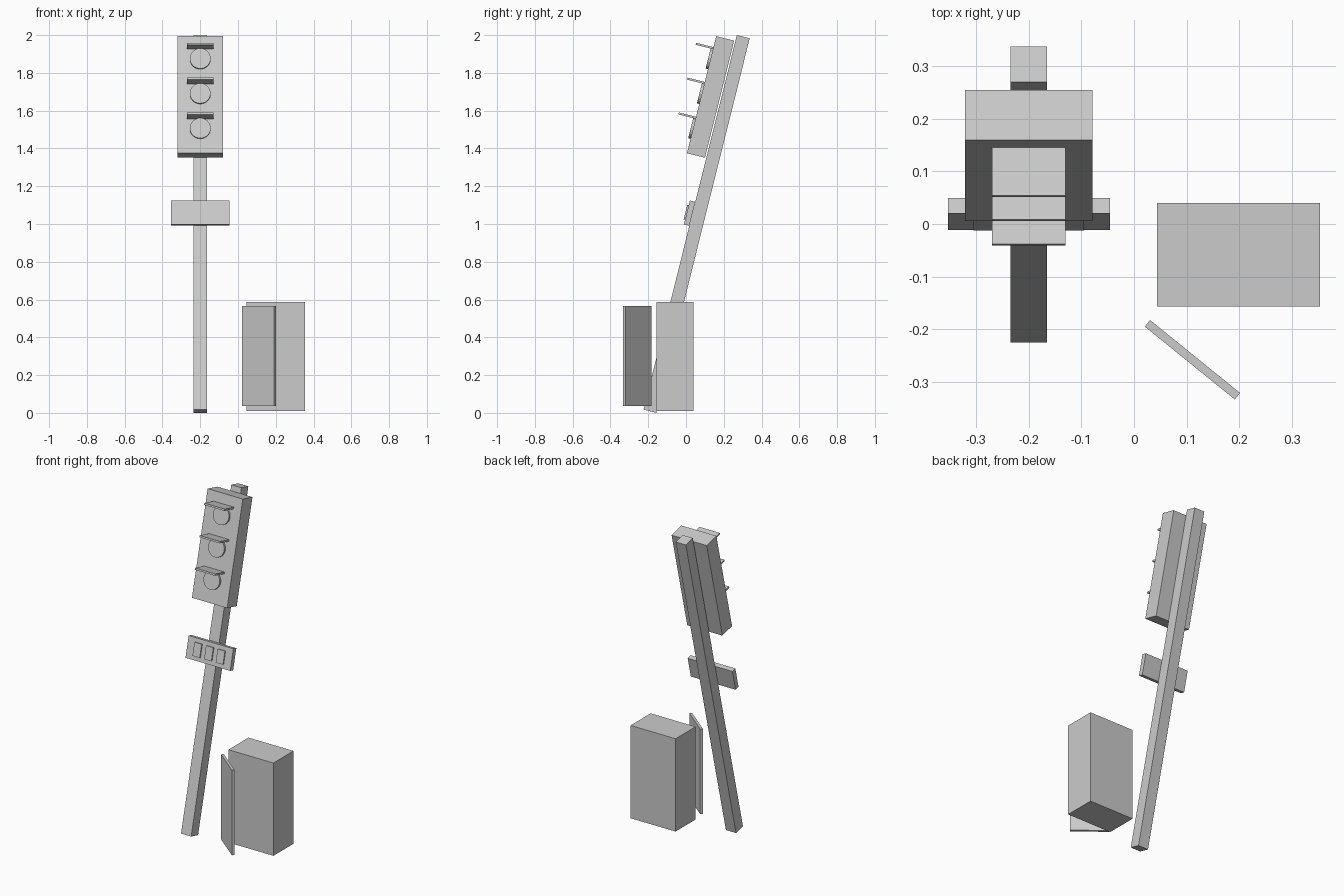
import bpy
from math import radians
from mathutils import Matrix, Vector

cube = bpy.data.objects.get("Cube")
if cube:
    bpy.data.objects.remove(cube, do_unlink=True)

grey = bpy.data.materials.new("plain_grey")
grey.use_nodes = True
colour = (0.6, 0.6, 0.6, 1)
grey.diffuse_color = colour
grey.node_tree.nodes["Principled BSDF"].inputs["Base Color"].default_value = colour

# Leaning frame: origin at the front foot of the post, tilted backwards
POST_X = -0.2
LEAN = Matrix.Translation((POST_X, -0.225, 0.017)) @ Matrix.Rotation(radians(-14), 4, "X")


def finish(name, frame):
    ob = bpy.context.object
    ob.name = name
    ob.data.materials.append(grey)
    ob.data.transform(frame @ ob.matrix_basis)
    ob.matrix_basis = Matrix.Identity(4)
    return ob


def box(name, low, high, frame=Matrix.Identity(4)):
    low, high = Vector(low), Vector(high)
    bpy.ops.mesh.primitive_cube_add(size=1)
    ob = bpy.context.object
    ob.matrix_basis = Matrix.Translation((low + high) / 2) @ Matrix.Diagonal((*(high - low), 1))
    return finish(name, frame)


# Post and signal head
box("post", (-0.035, 0, 0), (0.035, 0.07, 2.044), LEAN)
box("signal_head", (-0.121, -0.105, 1.373), (0.121, -0.007, 2.012), LEAN)

# Three lamps, each with a flat visor above
for i, place in enumerate(("top", "middle", "bottom")):
    w = 1.887 - 0.19 * i
    bpy.ops.mesh.primitive_cylinder_add(vertices=32, radius=0.055, depth=0.014)
    bpy.context.object.matrix_basis = (
        Matrix.Translation((0, -0.111, w)) @ Matrix.Rotation(radians(90), 4, "X"))
    finish(place + "_lens", LEAN)
    box(place + "_visor", (-0.07, -0.199, w + 0.054), (0.07, -0.105, w + 0.065), LEAN)

# Sign plate with three raised panels
box("sign_plate", (-0.154, -0.03, 1.004), (0.154, 0, 1.134), LEAN)
for i, place in enumerate(("right", "centre", "left")):
    x = 0.08 * (i - 1)
    box(place + "_panel", (x - 0.025, -0.0375, 1.029), (x + 0.025, -0.03, 1.109), LEAN)

# Control cabinet and its detached door
box("cabinet", (0.044, -0.157, 0.01), (0.354, 0.04, 0.588))
swing = Matrix.Translation((0.111, -0.258, 0)) @ Matrix.Rotation(radians(-39), 4, "Z")
box("cabinet_door", (-0.11, -0.008, 0.037), (0.11, 0.008, 0.567), swing)
